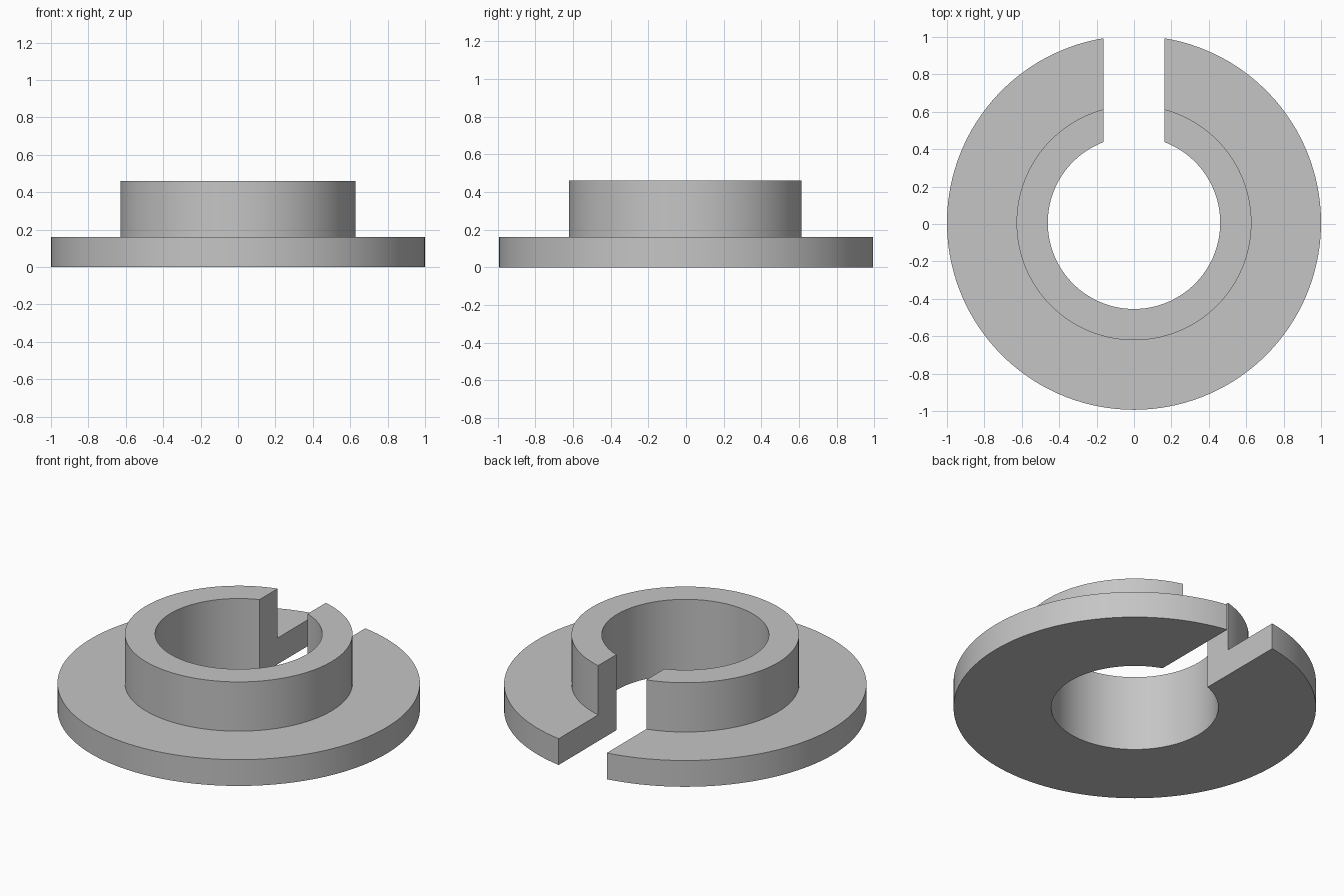
import bpy, bmesh
from math import asin, sin, cos, pi, radians, sqrt

cube = bpy.data.objects.get("Cube")
if cube:
    bpy.data.objects.remove(cube, do_unlink=True)

FLANGE_R, HUB_R, BORE_R = 1.0, 0.628, 0.461
FLANGE_H, HUB_TOP = 0.16, 0.46
SLOT = 0.162          # half the slot width
STEPS = 128
# centre the slotted ring on its bounds
SHIFT = (FLANGE_R - sqrt(FLANGE_R ** 2 - SLOT ** 2)) / 2

grey = bpy.data.materials.new("plain grey")
grey.use_nodes = True
colour = (0.56, 0.56, 0.56, 1)
grey.diffuse_color = colour
grey.node_tree.nodes["Principled BSDF"].inputs["Base Color"].default_value = colour

# Stepped cross-section: flange below, hub above, bore inside
profile = [(BORE_R, 0), (FLANGE_R, 0), (FLANGE_R, FLANGE_H),
           (HUB_R, FLANGE_H), (HUB_R, HUB_TOP), (BORE_R, HUB_TOP)]

bm = bmesh.new()


def section(t):
    """Cross-section at fraction t of the sweep; the ends lie flat on the slot walls."""
    verts = []
    for r, z in profile:
        gap = asin(SLOT / r)
        a = gap + t * (2 * pi - 2 * gap)
        verts.append(bm.verts.new((r * sin(a), r * cos(a) + SHIFT, z)))
    return verts


# Sweep the section round from one slot wall to the other
rings = [section(i / STEPS) for i in range(STEPS + 1)]
n = len(profile)
for a, b in zip(rings, rings[1:]):
    for j in range(n):
        k = (j + 1) % n
        bm.faces.new((a[j], a[k], b[k], b[j]))

# Slot walls
bm.faces.new(rings[0])
bm.faces.new(rings[-1])
bmesh.ops.recalc_face_normals(bm, faces=bm.faces)

mesh = bpy.data.meshes.new("slotted_flanged_bushing")
bm.to_mesh(mesh)
bm.free()
mesh.materials.append(grey)
bushing = bpy.data.objects.new("slotted_flanged_bushing", mesh)
bpy.context.collection.objects.link(bushing)

bpy.ops.object.select_all(action='DESELECT')
bushing.select_set(True)
bpy.context.view_layer.objects.active = bushing
bpy.ops.object.shade_smooth_by_angle(angle=radians(30))
